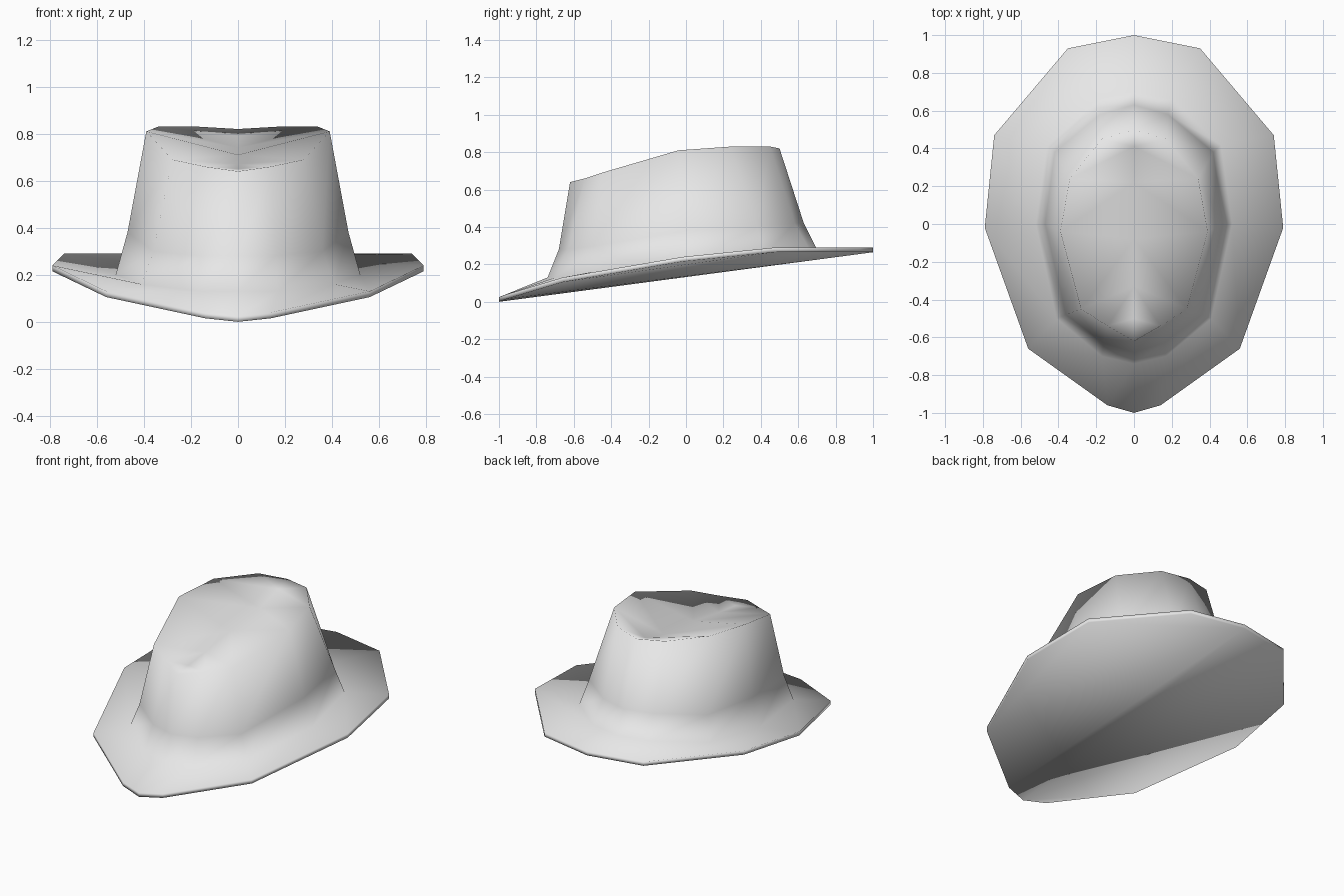
import bpy
import bmesh

default_cube = bpy.data.objects.get("Cube")
if default_cube:
    bpy.data.objects.remove(default_cube, do_unlink=True)

# One grey felt material
felt = bpy.data.materials.new("grey_felt")
felt.use_nodes = True
felt_colour = (0.8, 0.8, 0.8, 1)
felt.diffuse_color = felt_colour
felt.node_tree.nodes["Principled BSDF"].inputs["Base Color"].default_value = felt_colour

# Half outlines running from the front tip to the back tip on the +x side
BRIM_THICKNESS = .025
brim_edge = [(0, -1, .025), (.14, -.96, .04), (.56, -.66, .13), (.79, -.02, .24),
             (.74, .47, .29), (.35, .93, .29), (0, 1, .29)]
crown_base = [(0, -.74, .13), (.17, -.7, .13), (.41, -.5, .16), (.52, 0, .2),
              (.46, .42, .25), (.2, .66, .28), (0, .7, .28)]
crown_flare = [(0, -.68, .28), (.16, -.63, .28), (.36, -.48, .3), (.47, 0, .38),
               (.42, .38, .4), (.18, .58, .42), (0, .63, .42)]
crown_rim = [(0, -.62, .64), (.14, -.54, .66), (.28, -.45, .69), (.39, -.04, .81),
             (.34, .24, .83), (.17, .45, .83), (0, .5, .82)]
crease_line = [(0, -.5, .65), (0, -.33, .67), (0, -.08, .71), (0, .22, .74), (0, .41, .79)]

bm = bmesh.new()


def add_ring(half):
    """Make a closed ring of vertices from a half outline and its mirror."""
    mirrored = [(-x, y, z) for x, y, z in reversed(half[1:-1])]
    return [bm.verts.new(point) for point in half + mirrored]


def bridge(lower, upper):
    """Join two rings with a band of quads."""
    count = len(lower)
    for i in range(count):
        j = (i + 1) % count
        bm.faces.new((lower[i], lower[j], upper[j], upper[i]))


# Brim edge, brim top and crown wall, from the bottom up
brim_under = [(x, y, z - BRIM_THICKNESS) for x, y, z in brim_edge]
rings = [add_ring(half) for half in (brim_under, brim_edge, crown_base, crown_flare, crown_rim)]
for lower, upper in zip(rings, rings[1:]):
    bridge(lower, upper)

# Underside in two halves that meet on the centre line
under = rings[0]
middle = len(brim_edge) - 1
bm.faces.new(under[:middle + 1])
bm.faces.new(under[middle:] + under[:1])

# Pinched crown top: both sides slope down to the centre crease
top = rings[-1]
crease = [bm.verts.new(point) for point in crease_line]
centre = [top[0]] + crease + [top[middle]]
for side in (top[:middle + 1], [top[-i % len(top)] for i in range(middle + 1)]):
    for i in range(middle):
        corners = [side[i], side[i + 1], centre[i + 1], centre[i]]
        bm.faces.new(list(dict.fromkeys(corners)))

bmesh.ops.recalc_face_normals(bm, faces=bm.faces)
for face in bm.faces:
    face.smooth = True

mesh = bpy.data.meshes.new("hat")
bm.to_mesh(mesh)
bm.free()
mesh.materials.append(felt)
hat = bpy.data.objects.new("hat", mesh)
bpy.context.collection.objects.link(hat)
